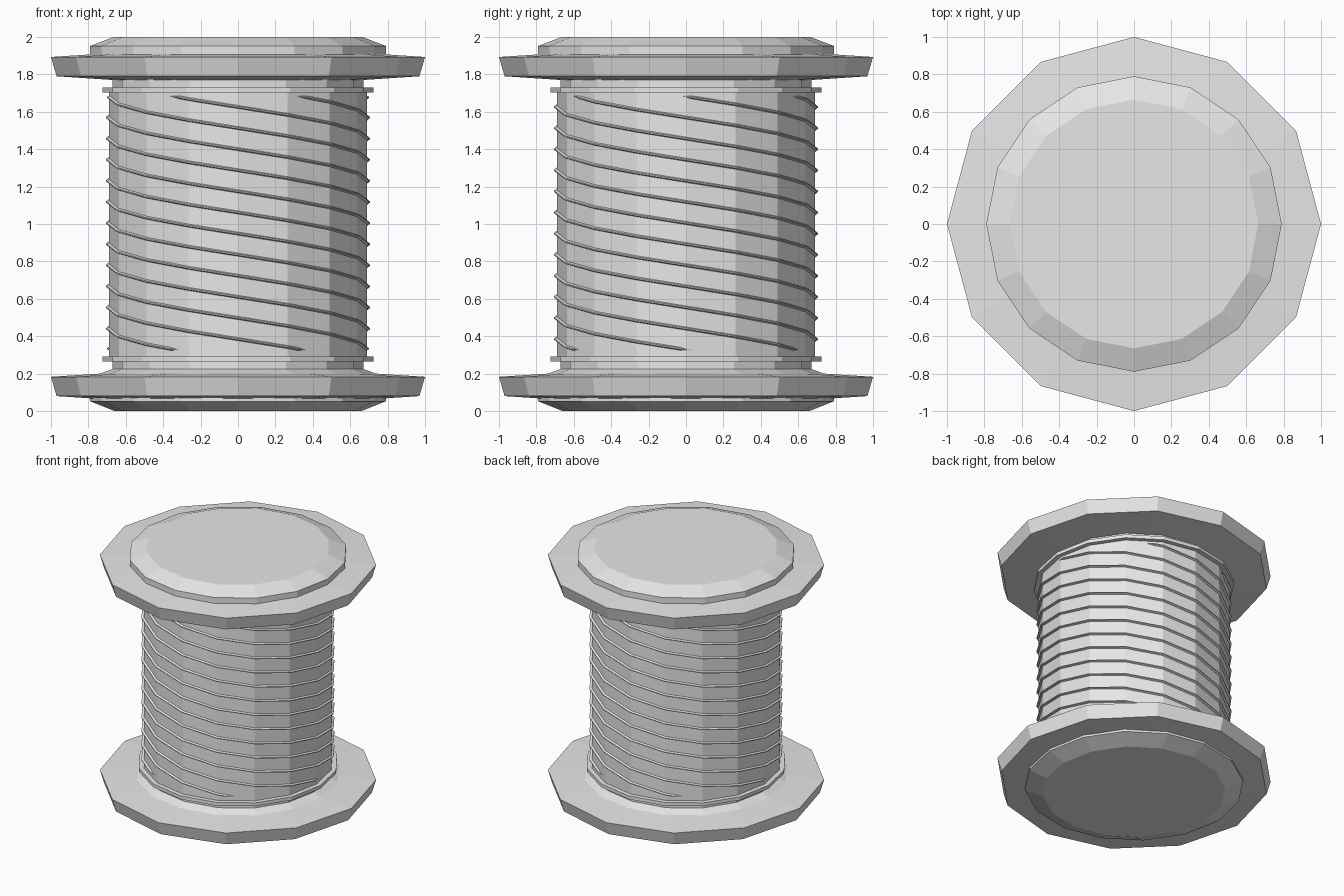
import bpy, bmesh, math

if "Cube" in bpy.data.objects:
    bpy.data.objects.remove(bpy.data.objects["Cube"])

grey = bpy.data.materials.new("light_grey")
grey.diffuse_color = (0.8, 0.8, 0.8, 1)
grey.use_nodes = True
grey.node_tree.nodes["Principled BSDF"].inputs["Base Color"].default_value = grey.diffuse_color


def finish(name, bm):
    bmesh.ops.recalc_face_normals(bm, faces=bm.faces[:])
    me = bpy.data.meshes.new(name)
    bm.to_mesh(me)
    bm.free()
    me.materials.append(grey)
    ob = bpy.data.objects.new(name, me)
    bpy.context.collection.objects.link(ob)
    return ob


def lathe(name, profile, sides):
    """Closed faceted solid from (radius, z) points, first corner on +x."""
    bm = bmesh.new()
    rings = [[bm.verts.new((r * math.cos(2 * math.pi * i / sides),
                            r * math.sin(2 * math.pi * i / sides), z))
              for i in range(sides)] for r, z in profile]
    for a, b in zip(rings, rings[1:]):
        for i in range(sides):
            j = (i + 1) % sides
            bm.faces.new((a[i], a[j], b[j], b[i]))
    bm.faces.new(rings[0][::-1])
    bm.faces.new(rings[-1])
    return finish(name, bm)


# Twelve-sided flanges, the same shape at both ends
for name, z in (("lower_flange", 0), ("upper_flange", 1.71)):
    lathe(name, [(0.67, z + 0.06), (0.97, z + 0.08), (1.0, z + 0.183), (0.74, z + 0.2)], 12)

# Bevelled end caps
lathe("lower_cap", [(0.66, 0), (0.79, 0.052), (0.79, 0.1)], 16)
lathe("upper_cap", [(0.79, 1.88), (0.79, 1.952), (0.665, 2.0)], 16)

# Barrel with narrower necks and a flared foot
lathe("barrel", [(0.75, 0.195), (0.67, 0.225), (0.67, 0.28), (0.69, 0.28),
                 (0.69, 1.715), (0.67, 1.715), (0.67, 1.8)], 16)

# Thin collars near the ends of the barrel
for name, z in (("lower_collar", 0.265), ("upper_collar", 1.702)):
    lathe(name, [(0.725, z), (0.725, z + 0.027)], 16)

# Six spiral ridges, two turns each, bending at the barrel's corners
STEP, PITCH, HALF = 22.5, 0.677, 0.01


def facet_point(radius, deg, z):
    r = radius * math.cos(math.radians(STEP / 2)) / math.cos(math.radians(deg % STEP - STEP / 2))
    return (r * math.cos(math.radians(deg)), r * math.sin(math.radians(deg)), z)


for k in range(6):
    first, last = k * 60 - 2.5, k * 60 + 722.5
    angles = [k * 60 + 2.5]
    angles += [i * STEP for i in range(80) if first + 6 < i * STEP < last - 6]
    angles += [k * 60 + 717.5]
    bm = bmesh.new()
    rows = []
    for a in angles:
        z = 1.682 - (a - k * 60) / 360 * PITCH
        rows.append([bm.verts.new(facet_point(r, a, z + dz))
                     for r, dz in ((0.685, HALF), (0.706, 0.003), (0.706, -0.003), (0.685, -HALF))])
    for p, q in zip(rows, rows[1:]):
        for i in range(4):
            j = (i + 1) % 4
            bm.faces.new((p[i], p[j], q[j], q[i]))
    # Pointed ends
    for row, a, z in ((rows[0], first, 1.684), (rows[-1], last, 0.326)):
        tip = bm.verts.new(facet_point(0.69, a, z))
        for i in range(4):
            bm.faces.new((row[i], row[(i + 1) % 4], tip))
    finish("spiral_ridge_%d" % (k + 1), bm)
